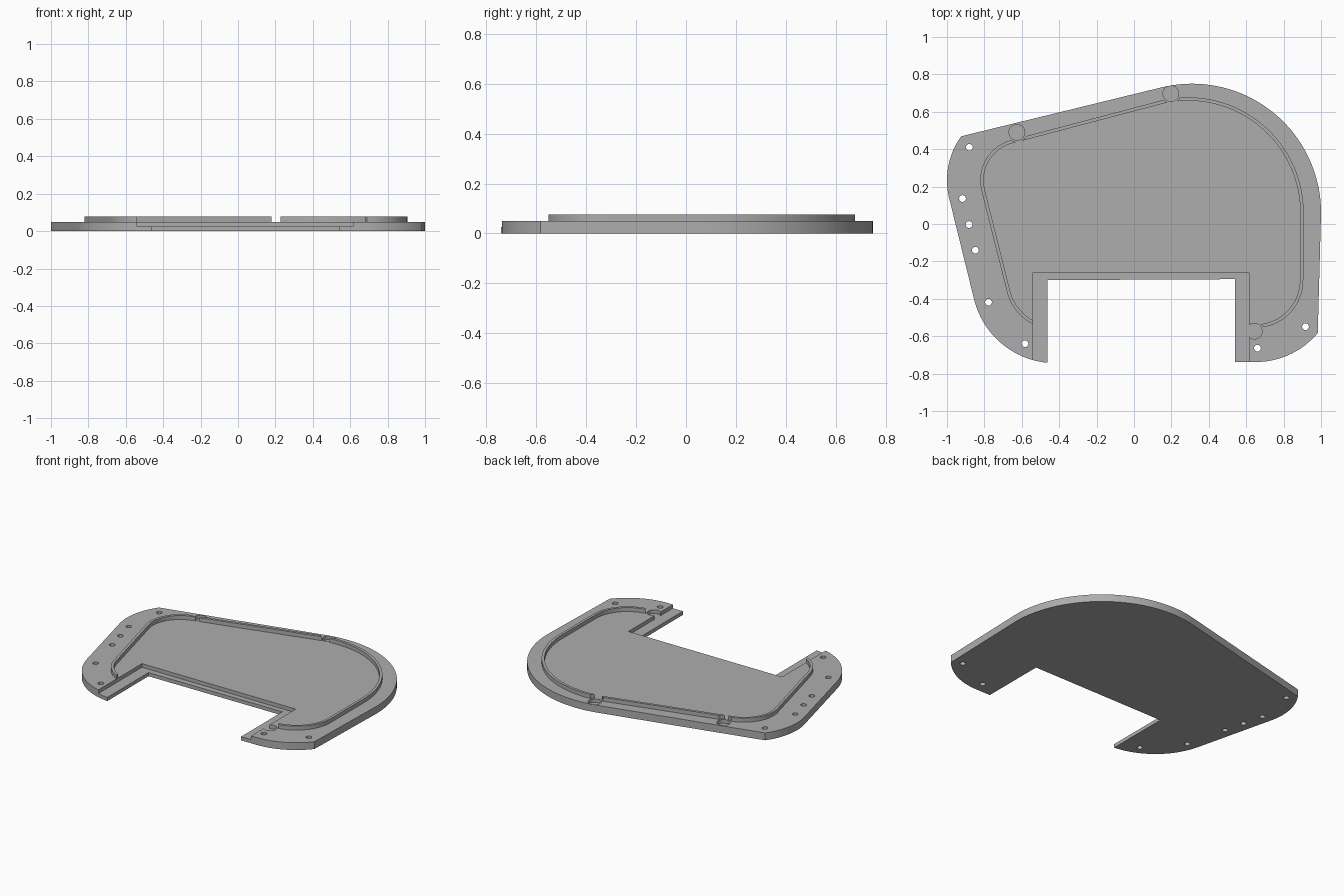
import bpy, bmesh
from math import sin, cos, radians

cube = bpy.data.objects.get("Cube")
if cube:
    bpy.data.objects.remove(cube, do_unlink=True)

BASE, LEDGE, TOP = 0.05, 0.025, 0.077
WALL = 0.018

grey = bpy.data.materials.new("plain grey")
grey.use_nodes = True
grey.diffuse_color = (0.42, 0.42, 0.42, 1)
grey.node_tree.nodes["Principled BSDF"].inputs["Base Color"].default_value = grey.diffuse_color


def arc(cx, cy, r, start, end, steps=24):
    """Points along an arc, angles in degrees."""
    angles = [radians(start + (end - start) * i / steps) for i in range(steps + 1)]
    return [(cx + r * cos(a), cy + r * sin(a)) for a in angles]


def prism(name, outline, z0, z1):
    """Extrude a flat outline from z0 to z1."""
    bm = bmesh.new()
    face = bm.faces.new([bm.verts.new((x, y, z0)) for x, y in outline])
    grown = bmesh.ops.extrude_face_region(bm, geom=[face])["geom"]
    for v in grown:
        if isinstance(v, bmesh.types.BMVert):
            v.co.z = z1
    bmesh.ops.recalc_face_normals(bm, faces=bm.faces)
    mesh = bpy.data.meshes.new(name)
    bm.to_mesh(mesh)
    bm.free()
    mesh.materials.append(grey)
    ob = bpy.data.objects.new(name, mesh)
    bpy.context.collection.objects.link(ob)
    return ob


def select(ob):
    bpy.ops.object.select_all(action="DESELECT")
    ob.select_set(True)
    bpy.context.view_layer.objects.active = ob


def cut(ob, outline, z0, z1):
    """Subtract a prism from an object."""
    cutter = prism("cutter", outline, z0, z1)
    cutter.hide_render = True
    mod = ob.modifiers.new("cut", "BOOLEAN")
    mod.operation, mod.solver, mod.object = "DIFFERENCE", "EXACT", cutter
    select(ob)
    bpy.ops.object.modifier_apply(modifier=mod.name)
    bpy.data.objects.remove(cutter, do_unlink=True)


def rim_path(inset):
    """Rim line, clockwise from the front right end to the front left end."""
    return (arc(-0.42, -0.296, 0.268 - inset, 255, 195)
            + arc(-0.6, 0.234, 0.222 - inset, 195, 104)
            + arc(0.29, 0.06, 0.617 - inset, 104, 0, 48)
            + arc(0.65, -0.3, 0.255 - inset, 0, -90))


# Base plate with a rectangular notch at the front
plate = prism("base_plate",
              arc(-0.42, -0.296, 0.448, 264.5, 195)
              + arc(-0.6, 0.234, 0.4, 195, 144)
              + arc(0.31, 0.06, 0.69, 104, 0, 48)
              + arc(0.65, -0.304, 0.434, -40, -90)
              + [(0.54, -0.738), (0.54, -0.295), (-0.463, -0.3)], 0, BASE)

# Thin raised rim
rim = prism("raised_rim", rim_path(0) + rim_path(WALL)[::-1], BASE, TOP)

# Stepped ledge around the notch, which also trims the rim
ledge = [(-0.54, -1), (0.615, -1), (0.615, -0.26), (-0.54, -0.26)]
cut(plate, ledge, LEDGE, 0.2)
cut(rim, ledge, LEDGE, 0.2)

# Round pockets that interrupt the rim
for x, y in [(-0.626, 0.49), (0.197, 0.697), (0.643, -0.573)]:
    cut(plate, arc(x, y, 0.042, 0, 348.75, 31), LEDGE, 0.2)
    cut(rim, arc(x, y, 0.052, 0, 348.75, 31), LEDGE, 0.2)

# Screw holes through the flange
for x, y in [(-0.88, 0.41), (-0.917, 0.136), (-0.882, -0.003), (-0.848, -0.14),
             (-0.778, -0.418), (-0.583, -0.64), (0.917, -0.549), (0.66, -0.664)]:
    cut(plate, arc(x, y, 0.018, 0, 345, 23), -0.1, 0.2)

for ob in (plate, rim):
    select(ob)
    bpy.ops.object.shade_smooth_by_angle(angle=radians(30))
